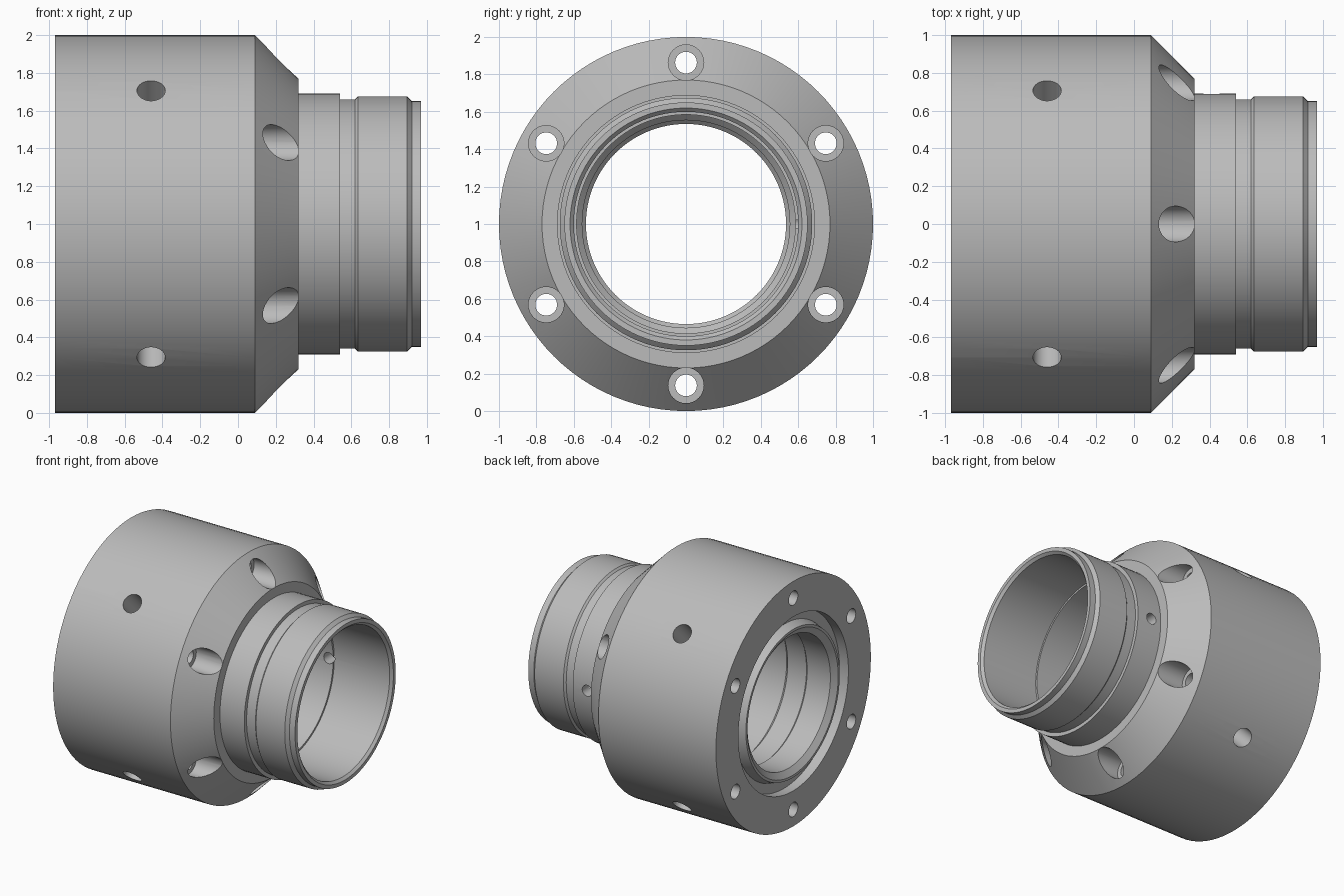
import bpy, bmesh, math
from mathutils import Vector

if "Cube" in bpy.data.objects:
    bpy.data.objects.remove(bpy.data.objects["Cube"])

SEG = 96
CENTER = Vector((0, 0, 1))

steel = bpy.data.materials.new("grey steel")
steel.diffuse_color = (0.5, 0.5, 0.5, 1)
steel.use_nodes = True
steel.node_tree.nodes["Principled BSDF"].inputs["Base Color"].default_value = steel.diffuse_color


def new_object(name, bm):
    bmesh.ops.recalc_face_normals(bm, faces=bm.faces)
    mesh = bpy.data.meshes.new(name)
    bm.to_mesh(mesh)
    bm.free()
    obj = bpy.data.objects.new(name, mesh)
    bpy.context.collection.objects.link(obj)
    return obj


def lathe(name, profile):
    """Closed (x, radius) profile turned about the horizontal x axis."""
    bm = bmesh.new()
    rings = []
    for i in range(SEG):
        a = 2 * math.pi * i / SEG
        rings.append([bm.verts.new((x, r * math.cos(a), 1 + r * math.sin(a))) for x, r in profile])
    n = len(profile)
    for i in range(SEG):
        p, q = rings[i], rings[(i + 1) % SEG]
        for j in range(n):
            k = (j + 1) % n
            bm.faces.new((p[j], p[k], q[k], q[j]))
    return new_object(name, bm)


def drill(target, start, end, radius):
    """Cut a round hole between two points."""
    start, end = Vector(start), Vector(end)
    axis = end - start
    bm = bmesh.new()
    bmesh.ops.create_cone(bm, cap_ends=True, segments=32, radius1=radius, radius2=radius, depth=axis.length)
    cutter = new_object("hole_cutter", bm)
    cutter.hide_render = True
    cutter.rotation_euler = axis.to_track_quat('Z', 'Y').to_euler()
    cutter.location = (start + end) / 2
    mod = target.modifiers.new("hole", 'BOOLEAN')
    mod.operation = 'DIFFERENCE'
    mod.solver = 'EXACT'
    mod.object = cutter
    bpy.context.view_layer.objects.active = target
    bpy.ops.object.modifier_apply(modifier=mod.name)
    bpy.data.objects.remove(cutter)


def radial(angle):
    return Vector((0, math.cos(angle), math.sin(angle)))


# Turned housing: outside, then the bore back to the left face
outside = [(-0.97, 1.0), (0.09, 1.0), (0.32, 0.77), (0.32, 0.69), (0.54, 0.69),
           (0.54, 0.66), (0.62, 0.66), (0.635, 0.675), (0.895, 0.675),
           (0.92, 0.65), (0.97, 0.65)]
bore = [(0.97, 0.62), (0.95, 0.60), (0.45, 0.60), (0.45, 0.585), (-0.50, 0.585),
        (-0.53, 0.555), (-0.70, 0.555), (-0.72, 0.535), (-0.93, 0.535)]
face_groove = [(-0.965, 0.585), (-0.965, 0.605), (-0.89, 0.63), (-0.89, 0.71), (-0.97, 0.71)]
housing = lathe("flanged_housing", outside + bore + face_groove)

# Six counterbored bolt holes
for i in range(6):
    p = CENTER + radial(math.radians(30 + 60 * i)) * 0.863
    drill(housing, p + Vector((0.08, 0, 0)), p + Vector((0.5, 0, 0)), 0.095)
    drill(housing, p + Vector((-1.1, 0, 0)), p + Vector((0.3, 0, 0)), 0.058)

# Four blind radial holes in the body
for i in range(4):
    d = radial(math.radians(45 + 90 * i))
    p = CENTER + Vector((-0.46, 0, 0))
    drill(housing, p + d * 0.75, p + d * 1.1, 0.075)

# Small port through the back of the neck
port = CENTER + Vector((0.41, 0, 0))
drill(housing, port + radial(0) * 0.5, port + radial(0) * 0.8, 0.045)

# Finish
housing.data.materials.clear()
housing.data.materials.append(steel)
for poly in housing.data.polygons:
    poly.material_index = 0
bpy.ops.object.select_all(action='DESELECT')
housing.select_set(True)
bpy.context.view_layer.objects.active = housing
bpy.ops.object.shade_smooth_by_angle(angle=math.radians(25))
